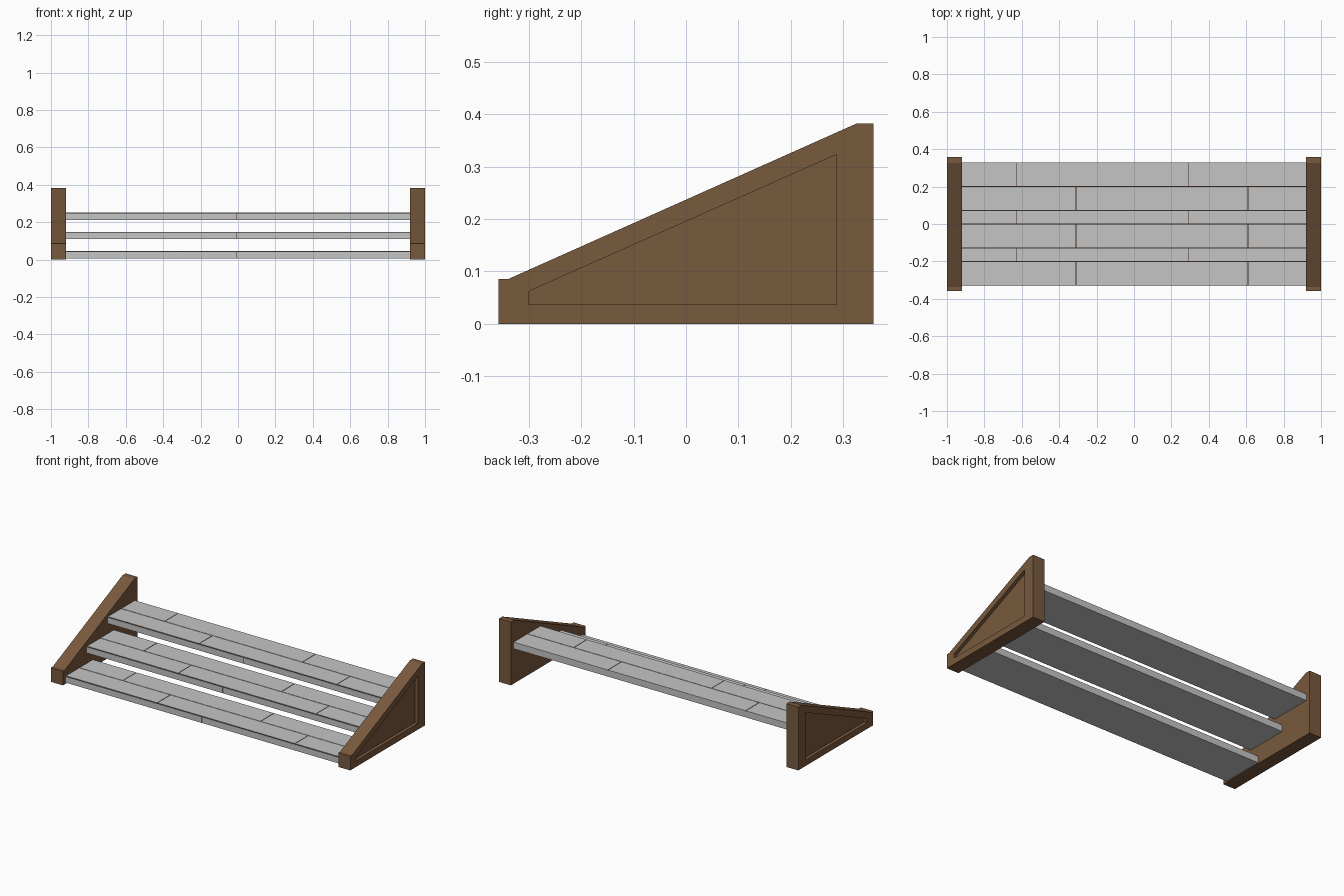
import bpy
import bmesh
from mathutils import Vector

if "Cube" in bpy.data.objects:
    bpy.data.objects.remove(bpy.data.objects["Cube"], do_unlink=True)


def material(name, r, g, b):
    mat = bpy.data.materials.new(name)
    mat.use_nodes = True
    mat.diffuse_color = (r, g, b, 1)
    mat.node_tree.nodes["Principled BSDF"].inputs["Base Color"].default_value = (r, g, b, 1)
    return mat


WOOD = material("brown wood", 0.19, 0.10, 0.047)
STONE = material("grey stone", 0.56, 0.56, 0.56)
JOINT = material("dark joint", 0.045, 0.02, 0.01)


def finish(bm, name, mat):
    mesh = bpy.data.meshes.new(name)
    bm.normal_update()
    bm.to_mesh(mesh)
    bm.free()
    mesh.materials.append(mat)
    obj = bpy.data.objects.new(name, mesh)
    bpy.context.collection.objects.link(obj)
    return obj


def add_box(bm, low, high):
    low, high = Vector(low), Vector(high)
    verts = bmesh.ops.create_cube(bm, size=1)["verts"]
    for v in verts:
        v.co = (low + high) / 2 + v.co * (high - low)


def row_spans(joints):
    """Lengths of the bricks between the joints of one row."""
    edges = [-HALF - GAP / 2] + joints + [HALF + GAP / 2]
    return [(a + GAP / 2, b - GAP / 2) for a, b in zip(edges, edges[1:])]


# Side stringers with a sunken triangular panel on the outer face
OUTLINE = [(-0.357, 0), (0.357, 0), (0.357, 0.382), (0.325, 0.382), (-0.338, 0.086), (-0.357, 0.086)]
PANEL = [(-0.30, 0.037), (0.287, 0.037), (0.287, 0.323), (-0.30, 0.062)]
INNER, OUTER, SUNK = 0.92, 1.0, 0.98


def stringer(name, side):
    bm = bmesh.new()

    def ring(points, x):
        return [bm.verts.new((side * x, y, z)) for y, z in points]

    def bridge(a, b):
        for i in range(len(a)):
            j = (i + 1) % len(a)
            bm.faces.new((a[i], a[j], b[j], b[i]))

    inner, outer = ring(OUTLINE, INNER), ring(OUTLINE, OUTER)
    rim, floor = ring(PANEL, OUTER), ring(PANEL, SUNK)
    bm.faces.new(inner)
    bm.faces.new(floor)
    bridge(inner, outer)
    bridge(rim, floor)
    # Frame around the panel
    o, p = outer, rim
    for face in ((o[0], o[1], p[1], p[0]), (o[1], o[2], o[3], p[2], p[1]),
                 (o[3], o[4], p[3], p[2]), (o[4], o[5], o[0], p[0], p[3])):
        bm.faces.new(face)
    bmesh.ops.recalc_face_normals(bm, faces=bm.faces)
    finish(bm, name, WOOD)


stringer("left_stringer", 1)
stringer("right_stringer", -1)

# Three brick-faced steps
HALF, DEPTH, THICK = 0.92, 0.26, 0.04
GAP, SKIN, BED = 0.004, 0.004, 0.002
REAR_JOINTS, FRONT_JOINTS, RISER_JOINTS = [-0.63, 0.29], [-0.31, 0.61], [-0.01]


def step(name, front, base):
    back, top, seam = front + DEPTH, base + THICK, front + DEPTH / 2
    # Solid core
    bm = bmesh.new()
    add_box(bm, (-HALF, front + SKIN, base), (HALF, back, top - SKIN))
    finish(bm, name + "_core", STONE)
    # Dark bed showing through the gaps
    bm = bmesh.new()
    add_box(bm, (-HALF, front + BED, top - SKIN), (HALF, back - GAP, top - BED))
    add_box(bm, (-HALF, front + BED, base + GAP), (HALF, front + SKIN, top - SKIN))
    finish(bm, name + "_joints", JOINT)
    # Bricks on the tread and the riser
    bm = bmesh.new()
    for a, b in row_spans(REAR_JOINTS):
        add_box(bm, (a, seam + GAP / 2, top - SKIN), (b, back, top))
    for a, b in row_spans(FRONT_JOINTS):
        add_box(bm, (a, front + GAP, top - SKIN), (b, seam - GAP / 2, top))
    for a, b in row_spans(RISER_JOINTS):
        add_box(bm, (a, front, base), (b, front + SKIN, top - SKIN))
    finish(bm, name + "_bricks", STONE)


for name, front, base in (("lower_step", -0.33, 0.006),
                          ("middle_step", -0.13, 0.109),
                          ("upper_step", 0.07, 0.211)):
    step(name, front, base)
